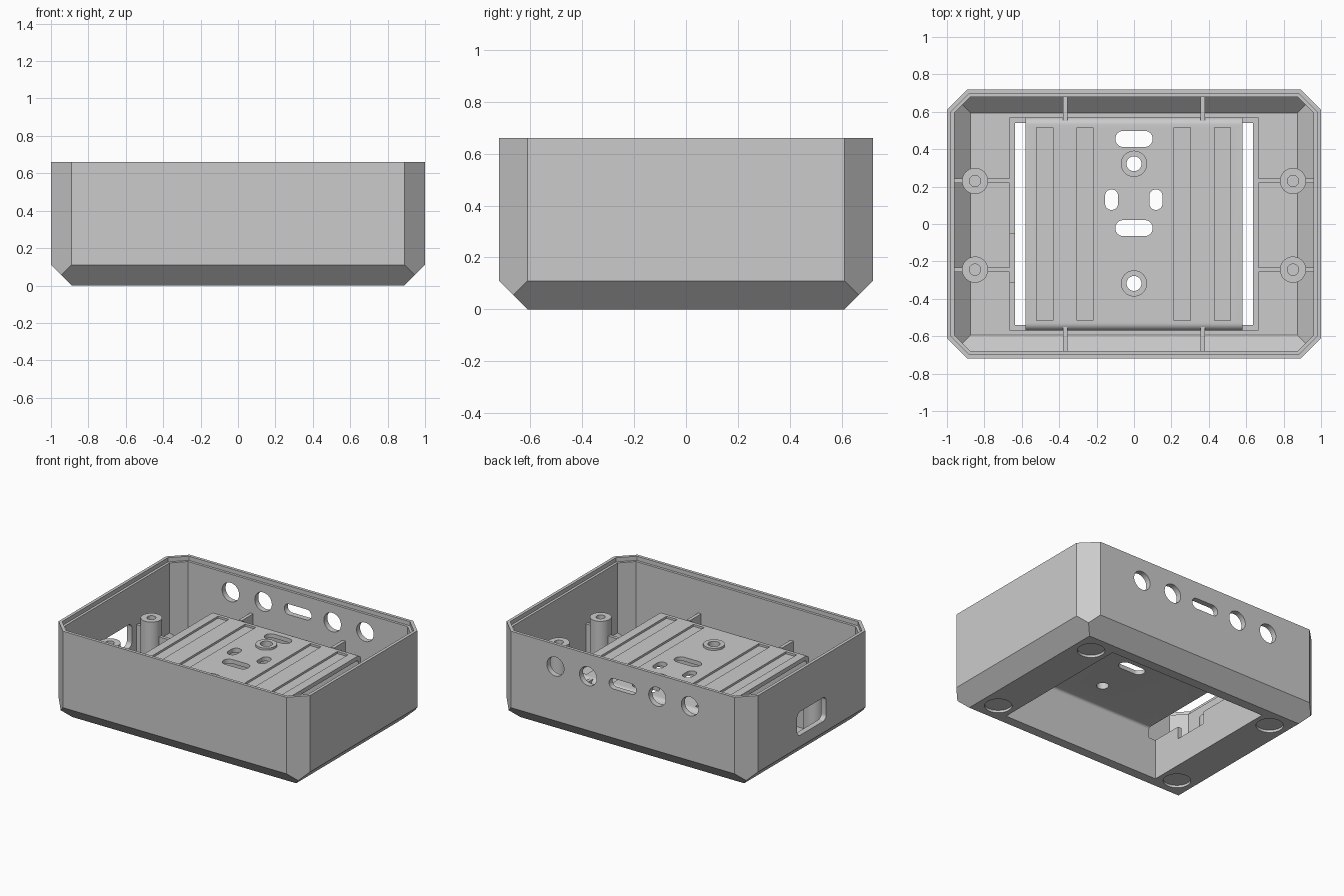
import bpy, bmesh, math
from mathutils import Vector

default = bpy.data.objects.get("Cube")
if default:
    bpy.data.objects.remove(default, do_unlink=True)

grey = bpy.data.materials.new("grey plastic")
grey.use_nodes = True
grey.diffuse_color = (0.6, 0.6, 0.6, 1)
grey.node_tree.nodes["Principled BSDF"].inputs["Base Color"].default_value = (0.6, 0.6, 0.6, 1)


def finish(name, bm):
    bmesh.ops.recalc_face_normals(bm, faces=bm.faces)
    mesh = bpy.data.meshes.new(name)
    bm.to_mesh(mesh)
    bm.free()
    mesh.materials.append(grey)
    obj = bpy.data.objects.new(name, mesh)
    bpy.context.collection.objects.link(obj)
    return obj


def prism(name, outline, lo, hi, axis="z"):
    """Extrude a 2D outline along an axis."""
    place = {"x": lambda a, b: (lo, a, b), "y": lambda a, b: (a, lo, b), "z": lambda a, b: (a, b, lo)}[axis]
    step = Vector([(hi - lo) * (axis == c) for c in "xyz"])
    bm = bmesh.new()
    face = bm.faces.new([bm.verts.new(place(a, b)) for a, b in outline])
    new = bmesh.ops.extrude_face_region(bm, geom=[face])["geom"]
    bmesh.ops.translate(bm, vec=step, verts=[v for v in new if isinstance(v, bmesh.types.BMVert)])
    return finish(name, bm)


def rounded(cx, cy, hw, hh, r, n=10):
    """Rounded rectangle outline; a circle or slot when r fills the half size."""
    pts = []
    for q, (sx, sy) in enumerate([(1, 1), (-1, 1), (-1, -1), (1, -1)]):
        for i in range(n + 1):
            t = (q + i / n) * math.pi / 2
            p = (round(cx + sx * (hw - r) + r * math.cos(t), 5), round(cy + sy * (hh - r) + r * math.sin(t), 5))
            if p not in pts:
                pts.append(p)
    return pts


def circle(cx, cy, r):
    return rounded(cx, cy, r, r, r)


def rect(x0, x1, y0, y1):
    return [(x0, y0), (x1, y0), (x1, y1), (x0, y1)]


def cut(obj, *cutters):
    for cutter in cutters:
        mod = obj.modifiers.new("cut", "BOOLEAN")
        mod.operation, mod.solver, mod.object = "DIFFERENCE", "EXACT", cutter
        bpy.context.view_layer.update()
        mesh = bpy.data.meshes.new_from_object(obj.evaluated_get(bpy.context.evaluated_depsgraph_get()))
        obj.modifiers.clear()
        obj.data = mesh
        bpy.data.objects.remove(cutter, do_unlink=True)


def chamfered_box(name, inset, floor, top):
    """Box with chamfered uprights and bottom edges, inset evenly."""
    w, d = 1 - inset, 0.72 - inset
    diagonal = 1.61 - inset * math.sqrt(2)
    slope = 0.11 - inset + inset * math.sqrt(2)       # height where the bottom chamfer ends
    mid = (diagonal - (w + d - 2 * slope)) / 2        # height where the corner chamfer starts
    bm = bmesh.new()
    for sx in (1, -1):
        for sy in (1, -1):
            pts = [(w - slope + z, d - slope + z, z) for z in (floor, mid)]
            pts += [p for z in (slope, top) for p in ((w, diagonal - w, z), (diagonal - d, d, z))]
            for x, y, z in pts:
                bm.verts.new((sx * x, sy * y, z))
    bmesh.ops.convex_hull(bm, input=bm.verts[:])
    bmesh.ops.dissolve_limit(bm, angle_limit=0.02, verts=bm.verts[:], edges=bm.edges[:])
    return finish(name, bm)


# Case shell with cavity, rim step and base opening
shell = chamfered_box("case_shell", 0, 0, 0.66)
cut(shell, chamfered_box("cavity", 0.04, 0.04, 0.8))
lip = [(0.978, 0.6), (0.88, 0.698)]
lip_outline = lip + [(-x, y) for x, y in lip[::-1]] + [(-x, -y) for x, y in lip] + [(x, -y) for x, y in lip[::-1]]
cut(shell, prism("rim_step", lip_outline, 0.63, 0.8),
    prism("base_opening", rect(-0.635, 0.635, -0.54, 0.54), -0.1, 0.1))

# Ports in the back wall and right-hand wall
for x in (-0.535, -0.275, 0.275, 0.535):
    cut(shell, prism("round_port", circle(x, 0.5, 0.068), 0.6, 0.8, "y"))
cut(shell, prism("slot_port", rounded(0, 0.5, 0.108, 0.038, 0.038), 0.6, 0.8, "y"),
    prism("side_port", rounded(0, 0.277, 0.165, 0.085, 0.035), -1.1, -0.9, "x"))

# Shallow foot recesses underneath
for x in (-0.76, 0.76):
    for y in (-0.47, 0.47):
        cut(shell, prism("foot_recess", circle(x, y, 0.09), -0.1, 0.018))

# Raised mounting platform: an arch with rounded shoulders
def arch(w, top, r):
    arc = [(w - r + r * math.cos(i * math.pi / 16), top - r + r * math.sin(i * math.pi / 16)) for i in range(9)]
    return [(w, 0.02)] + arc + [(-y, z) for y, z in arc[::-1]] + [(-w, 0.02)]


platform = prism("mounting_platform", arch(0.57, 0.395, 0.04) + arch(0.54, 0.365, 0.02)[::-1], -0.58, 0.58, "x")
for x in (-0.477, -0.262, 0.258, 0.473):
    cut(platform, prism("groove", rect(x - 0.043, x + 0.043, -0.515, 0.515), 0.38, 0.5))
for x, y, hw, hh in ((0, 0.455, 0.1, 0.043), (0, -0.022, 0.1, 0.043), (-0.12, 0.13, 0.035, 0.055), (0.117, 0.13, 0.035, 0.055)):
    cut(platform, prism("slot", rounded(x, y, hw, hh, min(hw, hh)), 0.3, 0.5))
for y in (-0.318, 0.322):
    cut(platform, prism("screw_hole", circle(0, y, 0.04), 0.3, 0.5))
    boss = prism("screw_boss", circle(0, y, 0.07), 0.385, 0.41)
    cut(boss, prism("boss_hole", circle(0, y, 0.04), 0.3, 0.5))

for s, side in ((-1, "right"), (1, "left")):
    # Walls beside the platform slots
    wall = prism(side + "_slot_wall", rect(s * 0.635, s * 0.665, -0.57, 0.57), 0.02, 0.29)
    if s < 0:
        cut(wall, prism("cable_notch", rect(-0.7, -0.6, -0.31, -0.05), 0.2, 0.4))
    for t, end in ((-1, "front"), (1, "back")):
        prism(f"{side}_{end}_corner_wall", rect(s * 0.575, s * 0.64, t * 0.54, t * 0.57), 0.02, 0.29)
        # Hollow screw posts with side ribs
        y = 0.237 * t - 0.007
        post = prism(f"{side}_{end}_post", circle(s * 0.85, y, 0.07), 0.03, 0.405)
        cut(post, prism("post_hole", circle(s * 0.85, y, 0.03), 0.08, 0.5))
        rib_top = 0.2 if (s, t) == (-1, -1) else 0.29
        prism(f"{side}_{end}_inner_rib", rect(s * 0.65, s * 0.8, y - 0.012, y + 0.012), 0.03, rib_top)
        outer = [(s * x, z) for x, z in ((0.9, 0.055), (0.97, 0.12), (0.97, 0.33), (0.9, 0.33))]
        prism(f"{side}_{end}_outer_rib", outer, y - 0.012, y + 0.012, "y")
        # Ribs from platform to the long walls
        brace = [(t * a, z) for a, z in ((0.55, 0.03), (0.6, 0.03), (0.69, 0.12), (0.69, 0.393), (0.55, 0.393))]
        prism(f"{side}_{end}_brace", brace, s * 0.367 - 0.012, s * 0.367 + 0.012, "x")

# Smooth rounded surfaces, keep edges crisp
for obj in bpy.context.scene.objects:
    obj.select_set(obj.type == "MESH")
bpy.context.view_layer.objects.active = shell
bpy.ops.object.shade_smooth_by_angle(angle=math.radians(30))
